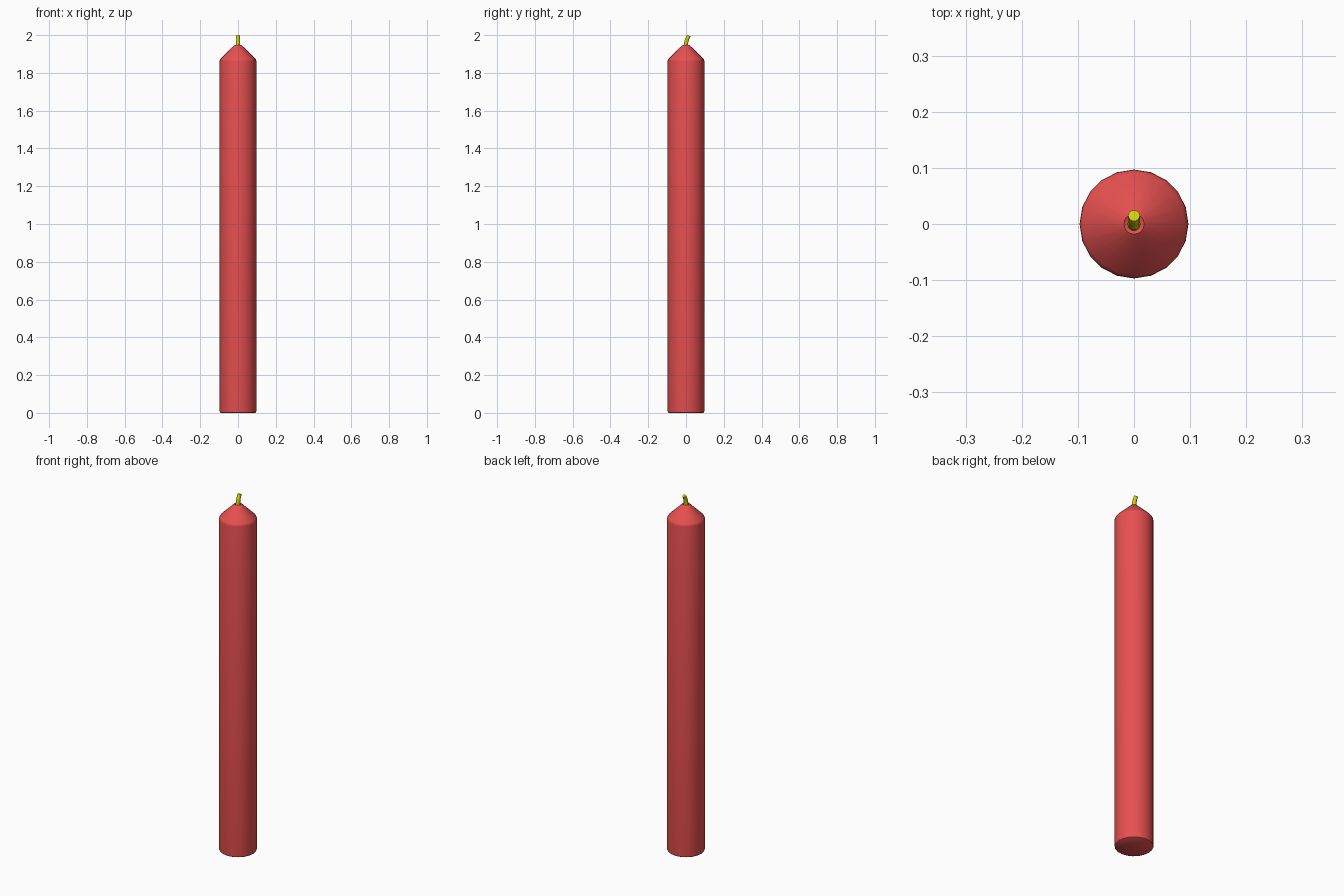
import bpy, bmesh
from math import sin, cos, pi, radians
from mathutils import Vector

if "Cube" in bpy.data.objects:
    bpy.data.objects.remove(bpy.data.objects["Cube"])


def skin_rings(name, rings, color):
    """Skin a list of equal-sized point rings into a capped, smooth-shaded tube."""
    bm = bmesh.new()
    loops = [[bm.verts.new(p) for p in ring] for ring in rings]
    n = len(loops[0])
    for a, b in zip(loops, loops[1:]):
        for i in range(n):
            j = (i + 1) % n
            bm.faces.new((a[i], a[j], b[j], b[i]))
    bm.faces.new(loops[0][::-1])
    bm.faces.new(loops[-1])
    mesh = bpy.data.meshes.new(name)
    bm.to_mesh(mesh)
    bm.free()
    obj = bpy.data.objects.new(name, mesh)
    bpy.context.collection.objects.link(obj)
    mat = bpy.data.materials.new(name + "_color")
    mat.diffuse_color = color
    mat.use_nodes = True
    mat.node_tree.nodes["Principled BSDF"].inputs["Base Color"].default_value = mat.diffuse_color
    mesh.materials.append(mat)
    bpy.ops.object.select_all(action='DESELECT')
    obj.select_set(True)
    bpy.context.view_layer.objects.active = obj
    bpy.ops.object.shade_smooth_by_angle(angle=radians(40))
    return obj


def ring(center, radius, sides, tilt=0.0):
    """Circle of points, leaned towards +y by the tilt angle."""
    c = Vector(center)
    return [c + radius * Vector((cos(t), sin(t) * cos(tilt), -sin(t) * sin(tilt)))
            for t in (2 * pi * i / sides for i in range(sides))]


# Wax body: (radius, height) profile with rounded foot, conical shoulder and small dimple
profile = [(0.092, 0), (0.096, 0.003), (0.097, 0.009), (0.097, 1.862),
           (0.096, 1.869), (0.091, 1.877), (0.022, 1.944), (0.018, 1.947), (0.011, 1.943)]
skin_rings("wax_body", [ring((0, 0, z), r, 20) for r, z in profile],
           (0.80, 0.08, 0.08, 1))

# Wick: thin tube bending towards the back, (y, z, tilt in degrees, radius)
path = [(0.0, 1.935, 0, 0.012), (0.0, 1.955, 5, 0.0115), (0.003, 1.970, 20, 0.011),
        (0.008, 1.984, 25, 0.0105), (0.015, 1.997, 20, 0.0105)]
skin_rings("wick", [ring((0, y, z), r, 10, radians(a)) for y, z, a, r in path],
           (0.64, 0.64, 0.004, 1))
